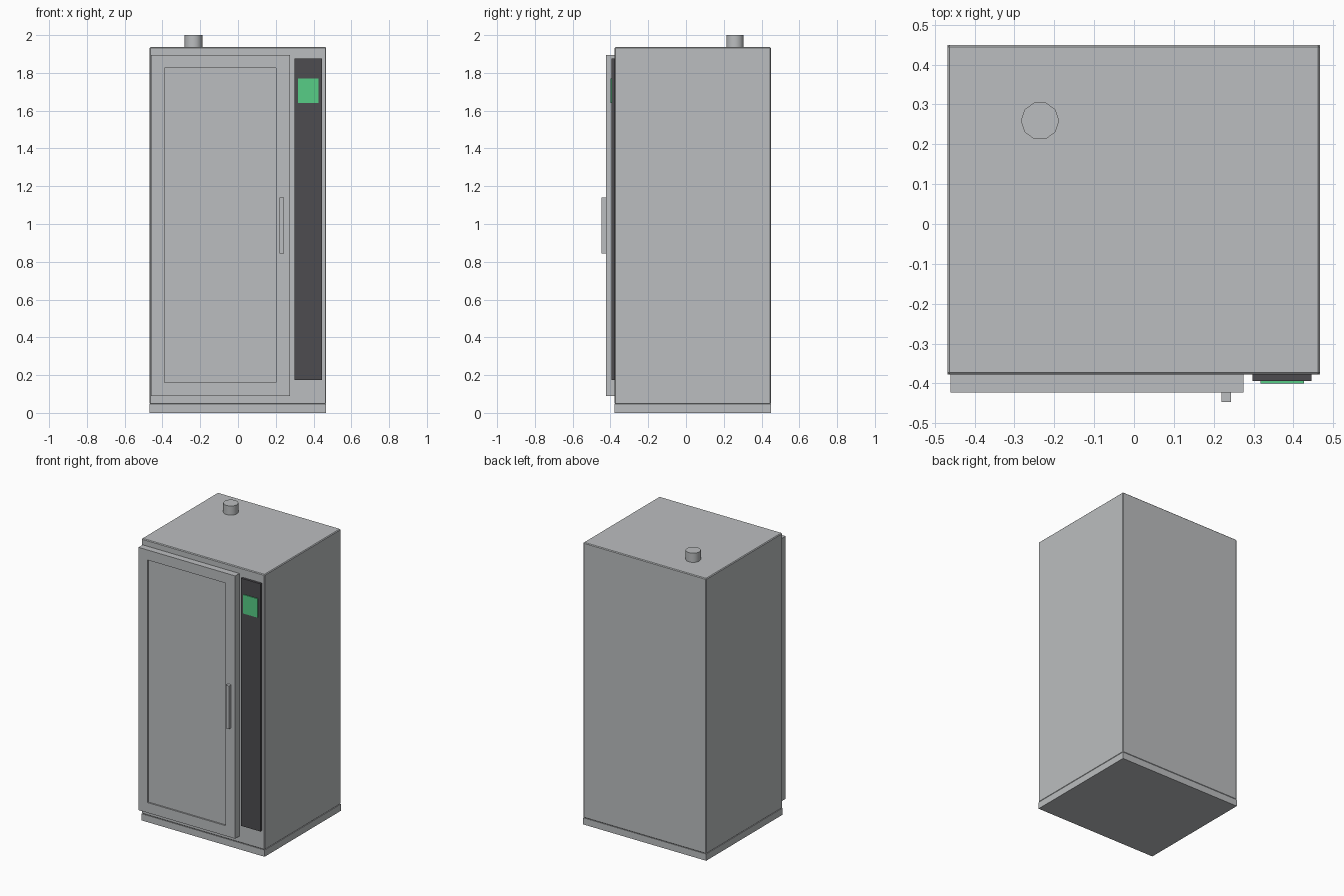
import bpy
import math

old = bpy.data.objects.get("Cube")
if old:
    bpy.data.objects.remove(old, do_unlink=True)


def material(name, r, g, b):
    mat = bpy.data.materials.new(name)
    mat.use_nodes = True
    mat.diffuse_color = (r, g, b, 1)
    mat.node_tree.nodes["Principled BSDF"].inputs["Base Color"].default_value = (r, g, b, 1)
    return mat


steel = material("brushed steel grey", 0.50, 0.515, 0.525)
dark = material("dark panel grey", 0.075, 0.073, 0.08)
green = material("display green", 0.095, 0.61, 0.24)


def box(name, x, y, z, mat, bevel=0):
    """Box given by its (min, max) range along each axis."""
    bpy.ops.mesh.primitive_cube_add(size=1, location=[sum(r) / 2 for r in (x, y, z)])
    ob = bpy.context.object
    ob.name = name
    ob.scale = [r[1] - r[0] for r in (x, y, z)]
    bpy.ops.object.transform_apply(location=False, rotation=False, scale=True)
    ob.data.materials.append(mat)
    if bevel:
        mod = ob.modifiers.new("Edge", "BEVEL")
        mod.width = bevel
        mod.segments = 1
    return ob


# Cabinet and plinth
width, depth = (-0.468, 0.467), (-0.378, 0.449)
front = depth[0]
box("plinth", width, depth, (0, 0.046), steel)
box("cabinet_body", width, depth, (0.046, 1.937), steel, 0.005)

# Door: two full-width rails, two stiles and a slightly recessed panel
left, right, low, high = -0.46, 0.275, 0.09, 1.895
inner_left, inner_right, inner_low, inner_high = -0.39, 0.2, 0.16, 1.826
thick = (-0.423, front)
box("door_bottom_rail", (left, right), thick, (low, inner_low), steel)
box("door_top_rail", (left, right), thick, (inner_high, high), steel)
box("door_hinge_stile", (left, inner_left), thick, (inner_low, inner_high), steel)
box("door_handle_stile", (inner_right, right), thick, (inner_low, inner_high), steel)
box("door_panel", (inner_left, inner_right), (-0.413, front), (inner_low, inner_high), steel)
box("door_handle", (0.22, 0.244), (-0.447, thick[0]), (0.843, 1.14), steel)

# Control strip with its display
box("control_strip", (0.298, 0.446), (-0.394, front), (0.174, 1.875), dark)
box("display", (0.317, 0.427), (-0.4, -0.394), (1.64, 1.77), green)

# Exhaust vent on the roof
bpy.ops.mesh.primitive_cylinder_add(vertices=10, radius=0.048, depth=0.07,
                                    location=(-0.236, 0.259, 1.965),
                                    rotation=(0, 0, math.pi / 2))
vent = bpy.context.object
vent.name = "roof_vent"
vent.data.materials.append(steel)
bpy.ops.object.shade_smooth_by_angle(angle=math.radians(40))
